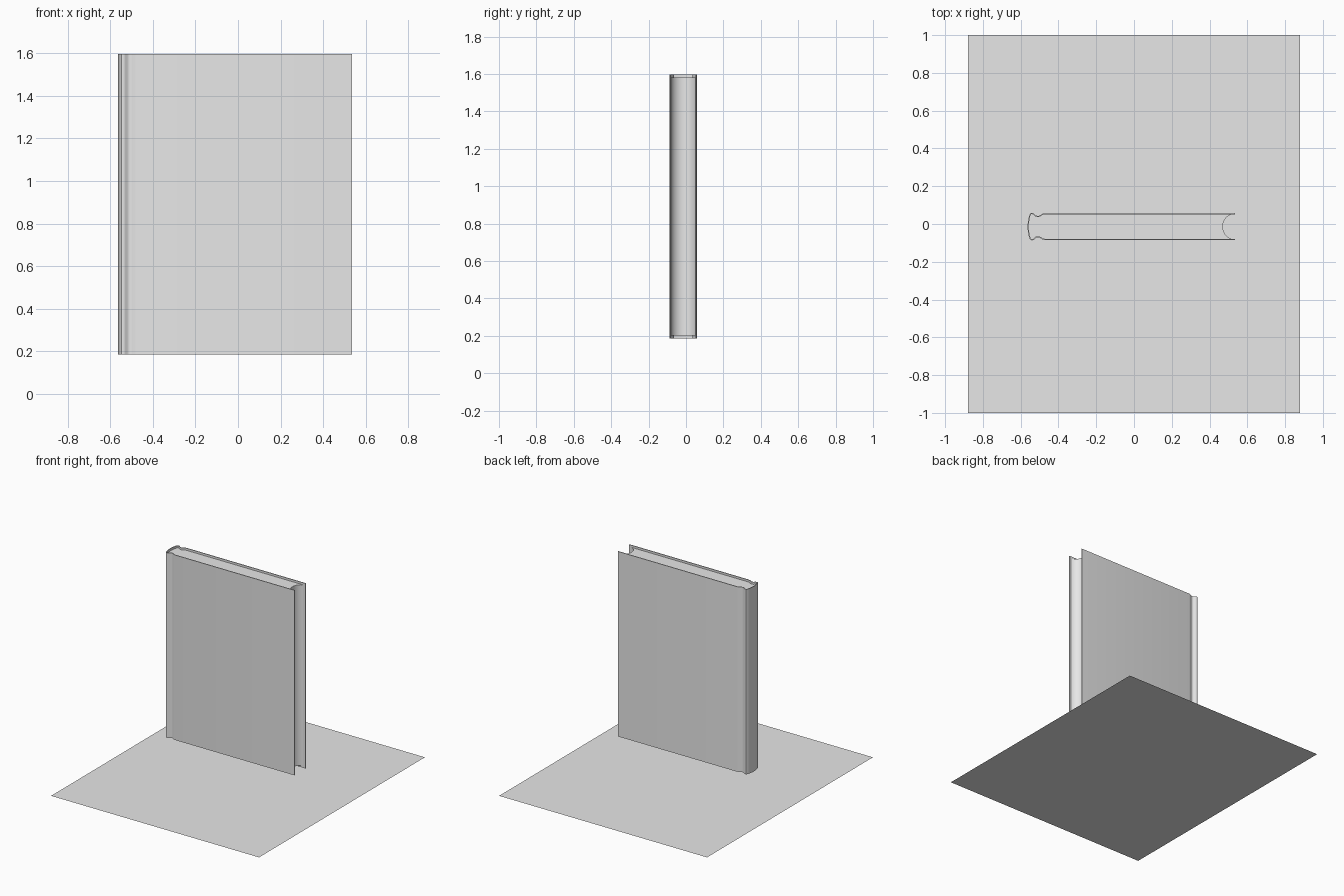
import bpy
import bmesh
import math

cube = bpy.data.objects.get("Cube")
if cube:
    bpy.data.objects.remove(cube, do_unlink=True)

grey = bpy.data.materials.new("plain grey")
grey.use_nodes = True
colour = (0.8, 0.8, 0.8, 1)
grey.diffuse_color = colour
grey.node_tree.nodes["Principled BSDF"].inputs["Base Color"].default_value = colour

MID = -0.014                 # centre of the book's thickness
HALF = 0.071                 # half of that thickness
BOTTOM, TOP = 0.185, 1.597   # cover height
THICK = 0.006                # cover thickness
INSET = 0.016                # pages sit inside the cover edges


def extrude_profile(name, points, z0, z1):
    """Stand a closed (x, y) outline up between two heights."""
    bm = bmesh.new()
    face = bm.faces.new([bm.verts.new((x, y + MID, z0)) for x, y in points])
    top = bmesh.ops.extrude_face_region(bm, geom=[face])
    for v in top["geom"]:
        if isinstance(v, bmesh.types.BMVert):
            v.co.z = z1
    bmesh.ops.recalc_face_normals(bm, faces=bm.faces)
    mesh = bpy.data.meshes.new(name)
    bm.to_mesh(mesh)
    bm.free()
    mesh.materials.append(grey)
    obj = bpy.data.objects.new(name, mesh)
    bpy.context.collection.objects.link(obj)
    bpy.ops.object.select_all(action="DESELECT")
    obj.select_set(True)
    bpy.context.view_layer.objects.active = obj
    bpy.ops.object.shade_smooth_by_angle(angle=math.radians(40))
    return obj


def mirrored(half):
    """Complete a path that ends at its middle point."""
    return half + [(x, -y) for x, y in half[-2::-1]]


def offset(path, d):
    """Shift an open path sideways by d."""
    result = []
    for i, (x, y) in enumerate(path):
        ax, ay = path[max(i - 1, 0)]
        bx, by = path[min(i + 1, len(path) - 1)]
        length = math.hypot(bx - ax, by - ay)
        result.append((x - (by - ay) / length * d, y + (bx - ax) / length * d))
    return result


# Cover: flat board, hinge groove, rounded shoulder and curved spine
outer = mirrored([
    (0.536, HALF), (-0.47, HALF), (-0.485, 0.068), (-0.497, 0.060),
    (-0.508, 0.056), (-0.519, 0.059), (-0.528, 0.068), (-0.538, 0.073),
    (-0.548, 0.071), (-0.554, 0.062), (-0.558, 0.045), (-0.562, 0.023),
    (-0.564, 0)])
extrude_profile("cover", outer + offset(outer, THICK)[::-1], BOTTOM, TOP)

# Page block: follows the inside of the cover, hollow curved fore edge
inner = offset(outer, THICK)[1:-1]
page_half = HALF - THICK
fore_edge = []
for i in range(17):
    a = math.pi * (i / 16 - 0.5) * 0.8
    fore_edge.append((0.515 - 0.045 * (math.cos(a) - math.cos(0.4 * math.pi)) / (1 - math.cos(0.4 * math.pi)),
                      page_half * math.sin(a) / math.sin(0.4 * math.pi)))
extrude_profile("page_block", inner + fore_edge, BOTTOM + INSET, TOP - INSET)

# Ground sheet
bpy.ops.mesh.primitive_plane_add(size=2)
sheet = bpy.context.object
sheet.name = "ground_sheet"
sheet.scale.x = 0.878
sheet.data.materials.append(grey)
